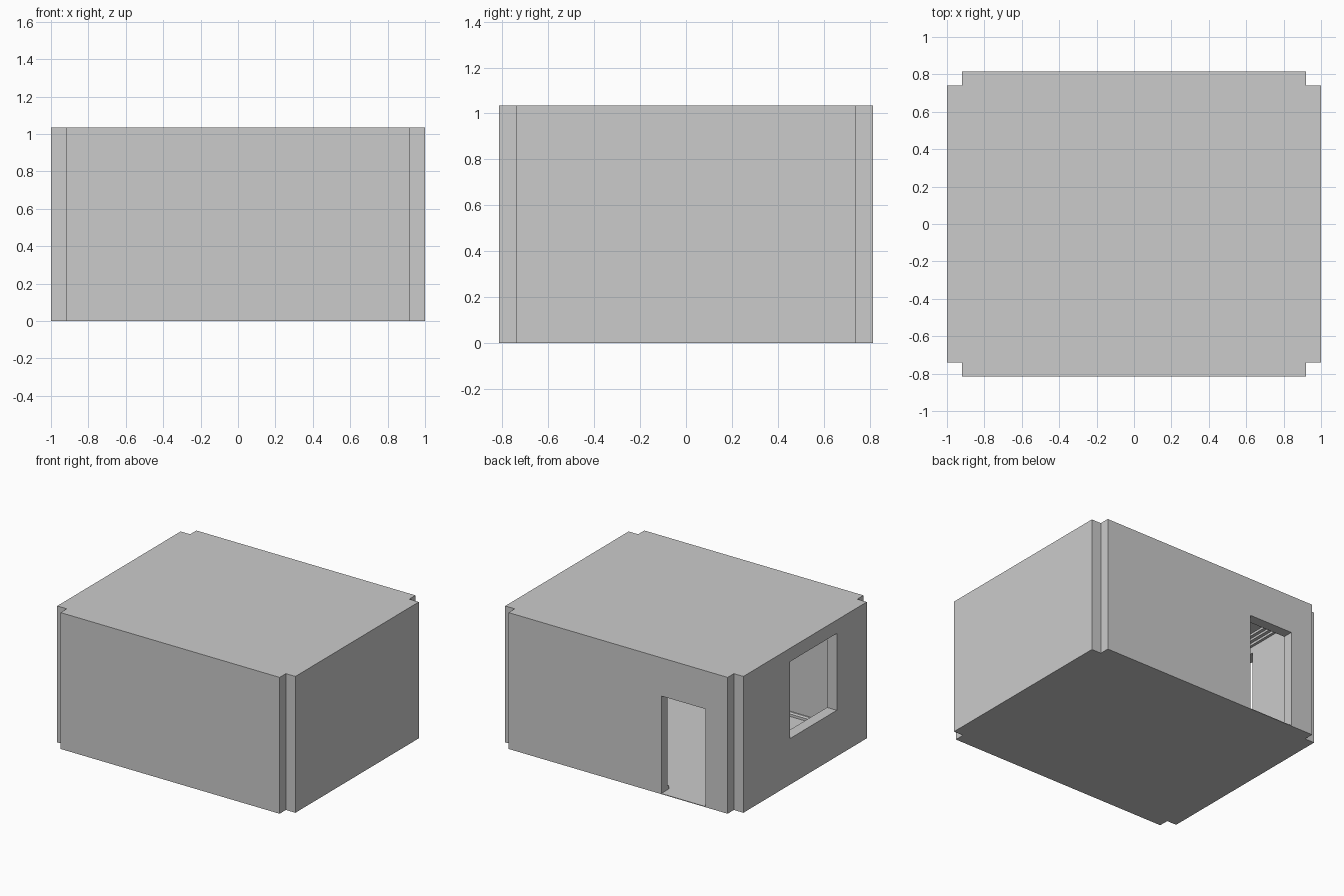
import bpy, bmesh

if "Cube" in bpy.data.objects:
    bpy.data.objects.remove(bpy.data.objects["Cube"])

X, Y, H = 1.0, 0.815, 1.035          # outer half sizes and height
WX, WY = 0.92, 0.74                  # notched corner position
IX, IY = 0.918, 0.738                # inner room half sizes
FLOOR, CEIL = 0.005, 1.03
DOOR = (-0.733, -0.363)


def make_object(name, bm):
    bmesh.ops.recalc_face_normals(bm, faces=bm.faces)
    mesh = bpy.data.meshes.new(name)
    bm.to_mesh(mesh)
    bm.free()
    obj = bpy.data.objects.new(name, mesh)
    bpy.context.collection.objects.link(obj)
    return obj


def prism(name, outline, z0, z1):
    bm = bmesh.new()
    base = bm.faces.new([bm.verts.new((x, y, z0)) for x, y in outline])
    top = bmesh.ops.extrude_face_region(bm, geom=[base])["geom"]
    verts = [g for g in top if isinstance(g, bmesh.types.BMVert)]
    bmesh.ops.translate(bm, verts=verts, vec=(0, 0, z1 - z0))
    return make_object(name, bm)


def box(name, x0, x1, y0, y1, z0, z1):
    return prism(name, [(x0, y0), (x1, y0), (x1, y1), (x0, y1)], z0, z1)


def trim(name, path, profile, closed):
    """Sweep (inset, z) profile along wall corners given as x, y, inward x, inward y."""
    bm = bmesh.new()
    rings = [[bm.verts.new((x + nx * d, y + ny * d, z)) for d, z in profile]
             for x, y, nx, ny in path]
    n, k = len(rings), len(profile)
    for i in range(n if closed else n - 1):
        a, b = rings[i], rings[(i + 1) % n]
        for j in range(k):
            m = (j + 1) % k
            bm.faces.new((a[j], a[m], b[m], b[j]))
    if not closed:
        bm.faces.new(rings[0])
        bm.faces.new(rings[-1])
    return make_object(name, bm)


# Room shell: a block with notched corners, hollowed out
outline = []
for sx, sy in ((1, 1), (-1, 1), (-1, -1), (1, -1)):
    pts = [(sx * X, sy * WY), (sx * WX, sy * WY), (sx * WX, sy * Y)]
    outline += pts if sx * sy > 0 else pts[::-1]
shell = prism("room_shell", outline, 0, H)

# Interior space, back doorway, left window opening
cutters = [
    box("interior_cutter", -IX, IX, -IY, IY, FLOOR, CEIL),
    box("door_cutter", *DOOR, 0.6, 1.0, FLOOR, 0.745),
    box("window_cutter", -1.2, -0.85, -0.38, 0.18, 0.35, 0.933),
]
for c in cutters:
    mod = shell.modifiers.new(c.name, "BOOLEAN")
    mod.operation, mod.solver, mod.object = "DIFFERENCE", "EXACT", c
bpy.context.view_layer.objects.active = shell
for c in cutters:
    bpy.ops.object.modifier_apply(modifier=c.name)
    bpy.data.objects.remove(c)

# Stepped cornice around the ceiling
corners = [(sx * IX, sy * IY, -sx, -sy)
           for sx, sy in ((1, 1), (1, -1), (-1, -1), (-1, 1))]
trim("cornice", corners,
     [(0, CEIL), (0, 0.98), (0.02, 0.98), (0.02, 0.997), (0.045, 0.997),
      (0.045, 1.013), (0.07, 1.013), (0.07, CEIL)], True)

# Skirting board, broken at the doorway
path = [(DOOR[1], IY, 0, -1)] + corners + [(DOOR[0], IY, 0, -1)]
trim("skirting_board", path,
     [(0, FLOOR), (0.018, FLOOR), (0.018, 0.024), (0.01, 0.035), (0, 0.035)], False)
